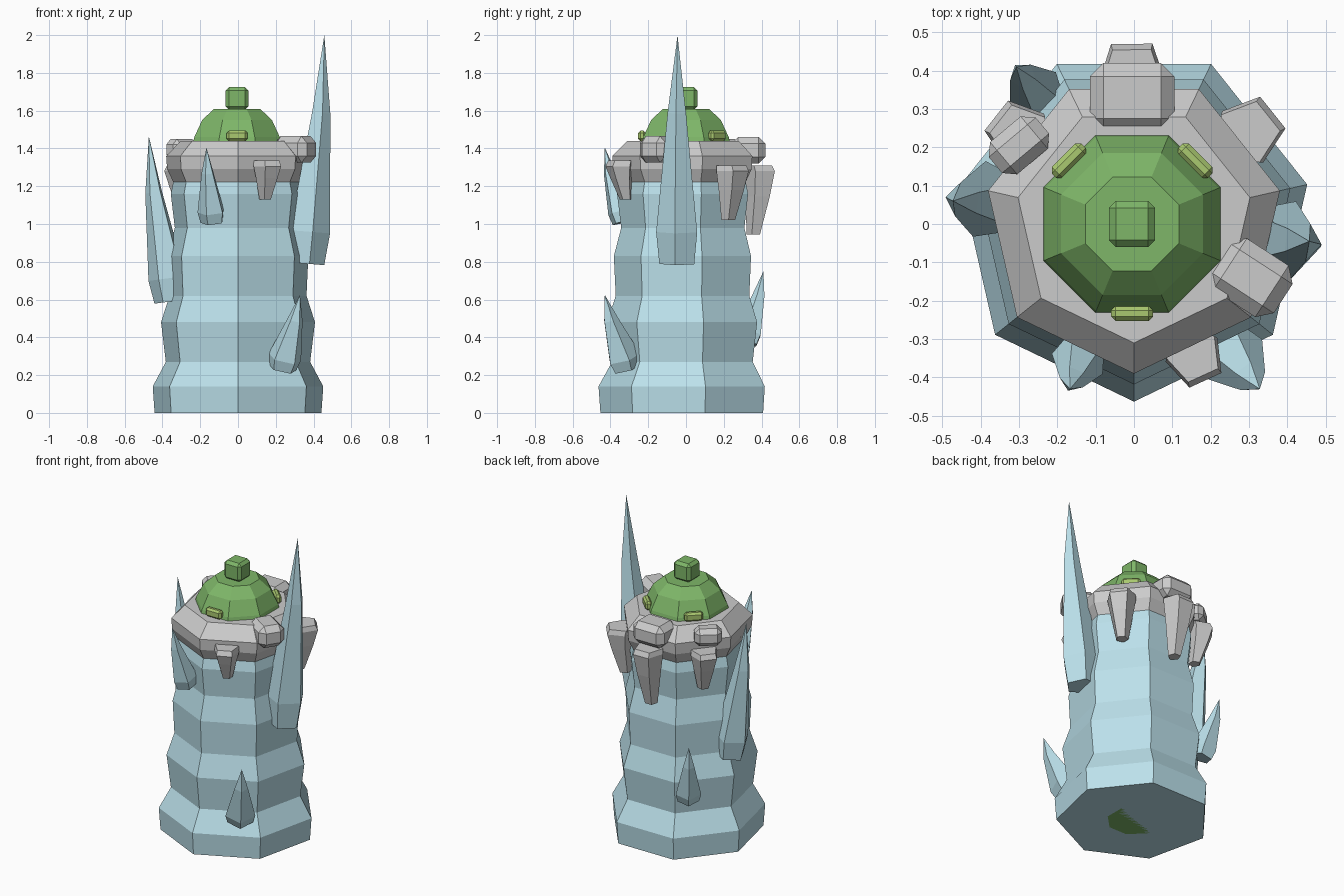
import bpy, bmesh, math
from mathutils import Vector, Matrix

if "Cube" in bpy.data.objects:
    bpy.data.objects.remove(bpy.data.objects["Cube"])


def material(name, rgb):
    m = bpy.data.materials.new(name)
    m.diffuse_color = (*rgb, 1)
    m.use_nodes = True
    m.node_tree.nodes["Principled BSDF"].inputs["Base Color"].default_value = m.diffuse_color
    return m


ICE = material("ice_blue", (0.50, 0.75, 0.83))
GREEN = material("cap_green", (0.21, 0.47, 0.14))
LIME = material("light_green", (0.40, 0.58, 0.16))


def finish(name, bm, mat=None):
    bmesh.ops.recalc_face_normals(bm, faces=bm.faces)
    me = bpy.data.meshes.new(name)
    bm.to_mesh(me)
    bm.free()
    ob = bpy.data.objects.new(name, me)
    bpy.context.collection.objects.link(ob)
    if mat:
        me.materials.append(mat)
    return ob


def loft(name, sides, rings, start, mat=None):
    """rings: (centre, radius, rotation matrix); radius 0 makes a point."""
    bm = bmesh.new()
    loops = []
    for c, r, rot in rings:
        if r == 0:
            loops.append([bm.verts.new(c)])
            continue
        angles = [start + math.tau * i / sides for i in range(sides)]
        loops.append([bm.verts.new(Vector(c) + rot @ Vector((r * math.cos(a), r * math.sin(a), 0)))
                      for a in angles])
    for lo, hi in zip(loops, loops[1:]):
        for i in range(sides):
            j = (i + 1) % sides
            if len(hi) == 1:
                bm.faces.new((lo[i], lo[j], hi[0]))
            else:
                bm.faces.new((lo[i], lo[j], hi[j], hi[i]))
    for loop in (loops[0], loops[-1]):
        if len(loop) > 2:
            bm.faces.new(loop)
    return finish(name, bm, mat)


def lathe(name, sides, profile, start, mat=None, x=0):
    flat = Matrix.Identity(3)
    return loft(name, sides, [((x, 0, z), r, flat) for r, z in profile], start, mat)


def crystal(name, base, tip, radius):
    base, tip = Vector(base), Vector(tip)
    axis = tip - base
    rot = Vector((0, 0, 1)).rotation_difference(axis).to_matrix()
    out = math.atan2(base.y, base.x)
    push = Vector((math.cos(out), math.sin(out), 0)) * radius * 0.12
    rings = [(base, radius * 0.85, rot), (base + axis * 0.14, radius, rot),
             (base + axis * 0.66 + push, radius * 0.45, rot), (tip, 0, rot)]
    loft(name, 5, rings, out, ICE)


def icicle(name, x, y, top, bottom, radius):
    out = Vector((x, y, 0)).normalized()
    flat = Matrix.Identity(3)
    c, h = Vector((x, y, 0)), top - bottom
    rings = [(c - out * 0.035 + Vector((0, 0, bottom)), radius * 0.42, flat),
             (c - out * 0.01 + Vector((0, 0, bottom + h * 0.55)), radius * 0.78, flat),
             (c + Vector((0, 0, top - 0.03)), radius, flat),
             (c - out * 0.01 + Vector((0, 0, top)), radius * 0.93, flat)]
    loft(name, 5, rings, math.atan2(y, x) + math.pi / 5)


def block(name, loc, size, angle, bevel, mat=None):
    bm = bmesh.new()
    bmesh.ops.create_cube(bm, size=1)
    bmesh.ops.scale(bm, vec=size, verts=bm.verts)
    bmesh.ops.bevel(bm, geom=bm.edges[:], offset=bevel, segments=1, affect='EDGES')
    ob = finish(name, bm, mat)
    ob.location = loc
    ob.rotation_euler.z = math.radians(angle)


FRONT = -math.pi / 2

# stepped seven-sided ice tower
lathe("ice_tower", 7, [(0.453, 0), (0.463, 0.14), (0.392, 0.27), (0.418, 0.48), (0.372, 0.62),
                       (0.382, 0.83), (0.343, 0.98), (0.365, 1.16), (0.345, 1.25)], FRONT, ICE)

# snow slab on top
lathe("snow_slab", 7, [(0.35, 1.22), (0.385, 1.29), (0.39, 1.36), (0.31, 1.44)], FRONT)

# green cap with its core running down to the base
lathe("green_cap", 8, [(0.165, 0), (0.25, 1.44), (0.245, 1.46), (0.20, 1.55), (0.132, 1.61)],
      math.pi / 8, GREEN, -0.005)
block("cap_knob", (-0.005, 0, 1.665), (0.12, 0.12, 0.12), 0, 0.018, GREEN)
for i, a in enumerate((-90, 45, 135)):
    t = math.radians(a)
    block(f"cap_stud_{i}", (0.233 * math.cos(t) - 0.005, 0.233 * math.sin(t), 1.467),
          (0.04, 0.11, 0.055), a, 0.012, LIME)

# ice crystals growing from the sides
crystal("tall_crystal_right", (0.36, -0.045, 0.79), (0.457, -0.045, 2.0), 0.115)
crystal("crystal_left", (-0.355, 0.06, 0.59), (-0.472, 0.06, 1.465), 0.105)
crystal("crystal_front_left", (-0.135, -0.33, 1.01), (-0.167, -0.43, 1.405), 0.075)
crystal("crystal_front_right", (0.235, -0.315, 0.235), (0.328, -0.43, 0.625), 0.092)
crystal("crystal_back_left", (-0.24, 0.32, 0.37), (-0.307, 0.41, 0.75), 0.078)

# snow lumps on the rim
block("snow_lump_back", (-0.005, 0.33, 1.39), (0.22, 0.18, 0.14), 0, 0.035)
block("snow_lump_right", (0.305, -0.14, 1.395), (0.20, 0.16, 0.14), -33, 0.035)
block("snow_lump_left", (-0.30, 0.205, 1.395), (0.16, 0.11, 0.11), 40, 0.028)

# hanging snow icicles
icicle("icicle_front", 0.16, -0.35, 1.335, 1.13, 0.078)
icicle("icicle_back_right", 0.305, 0.245, 1.31, 1.02, 0.09)
icicle("icicle_back", -0.005, 0.395, 1.31, 0.945, 0.092)
icicle("icicle_back_left", -0.305, 0.24, 1.31, 1.06, 0.085)
